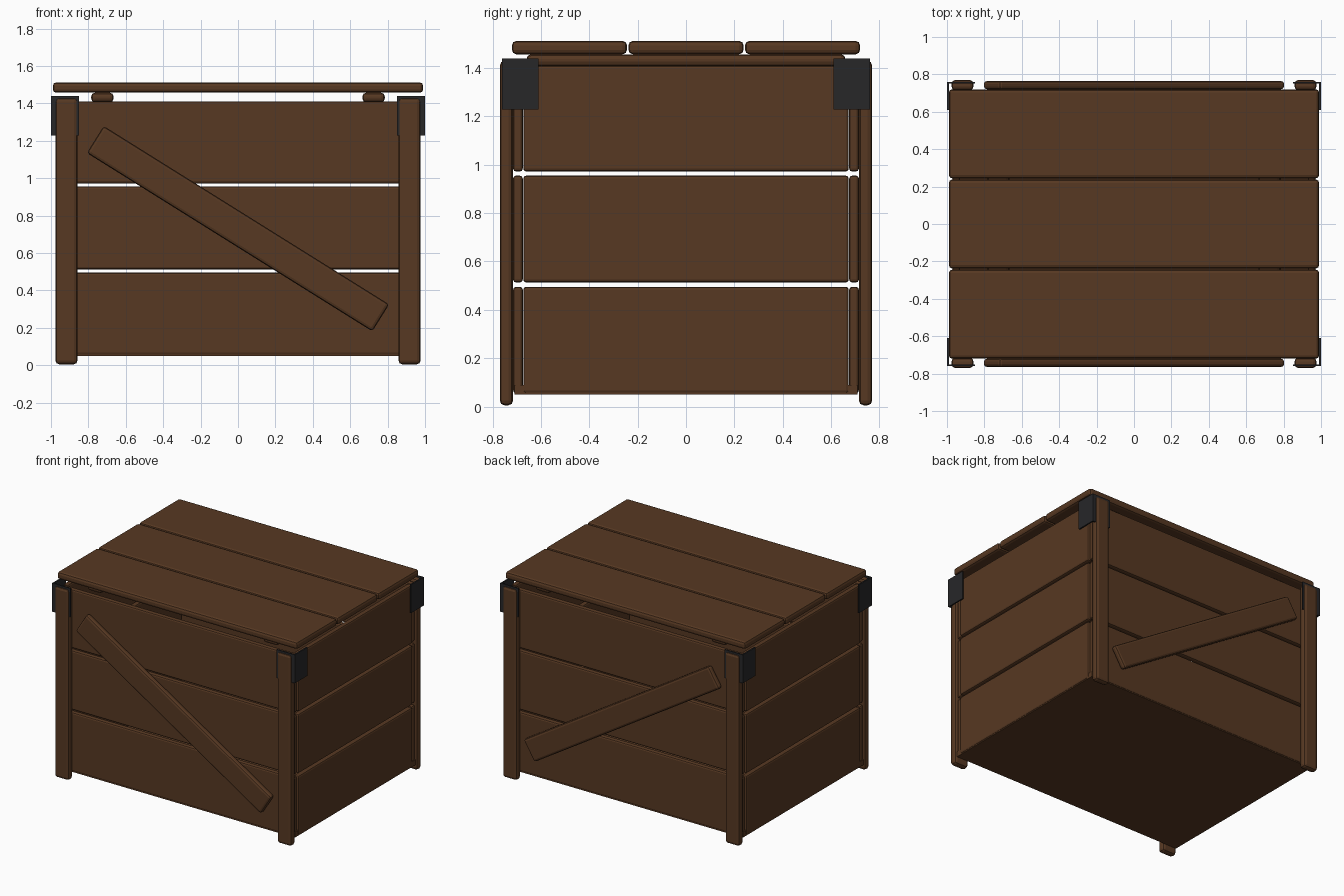
import bpy, bmesh, math
from mathutils import Matrix, Vector

if "Cube" in bpy.data.objects:
    bpy.data.objects.remove(bpy.data.objects["Cube"])


def material(name, rgb):
    m = bpy.data.materials.new(name)
    m.diffuse_color = (*rgb, 1)
    m.use_nodes = True
    m.node_tree.nodes["Principled BSDF"].inputs["Base Color"].default_value = m.diffuse_color
    return m


WOOD = material("wood", (0.095, 0.04, 0.016))
IRON = material("dark_iron", (0.02, 0.02, 0.022))


def finish(name, bm, mat):
    bmesh.ops.recalc_face_normals(bm, faces=bm.faces)
    me = bpy.data.meshes.new(name)
    bm.to_mesh(me)
    bm.free()
    me.materials.append(mat)
    ob = bpy.data.objects.new(name, me)
    bpy.context.collection.objects.link(ob)
    return ob


def board(name, lo, hi, bevel=0.012, tilt=0.0):
    """Bevelled board between two corners, optionally tilted about y."""
    lo, hi = Vector(lo), Vector(hi)
    bm = bmesh.new()
    bmesh.ops.create_cube(bm, size=1)
    bmesh.ops.scale(bm, vec=hi - lo, verts=bm.verts)
    if bevel:
        bmesh.ops.bevel(bm, geom=bm.edges[:], offset=bevel, segments=2,
                        profile=0.5, affect='EDGES')
    ob = finish(name, bm, WOOD)
    ob.matrix_world = Matrix.Translation((lo + hi) / 2) @ Matrix.Rotation(tilt, 4, 'Y')
    return ob


def bracket(name, sx, sy):
    """L-shaped corner plate, extruded upward."""
    t, w, x, y = 0.01, 0.15, 1.0, 0.76
    outline = [(x, y), (x, y - w), (x - t, y - w), (x - t, y - t),
               (x - w, y - t), (x - w, y)]
    bm = bmesh.new()
    face = bm.faces.new([bm.verts.new((sx * px, sy * py, 1.228)) for px, py in outline])
    ext = bmesh.ops.extrude_face_region(bm, geom=[face])
    top = [v for v in ext["geom"] if isinstance(v, bmesh.types.BMVert)]
    bmesh.ops.translate(bm, vec=(0, 0, 0.212), verts=top)
    finish(name, bm, IRON)


SIDES = {"front": -1, "back": 1}
ENDS = {"left": -1, "right": 1}

# Floor
board("floor", (-0.965, -0.71, 0.05), (0.965, 0.71, 0.09), bevel=0)

# Wall planks, three rows
for row, (z0, z1) in enumerate([(0.055, 0.495), (0.513, 0.955), (0.972, 1.41)], 1):
    for side, s in SIDES.items():
        y0, y1 = sorted((s * 0.675, s * 0.715))
        board(f"{side}_plank_{row}", (-0.96, y0, z0), (0.96, y1, z1))
    for end, s in ENDS.items():
        x0, x1 = sorted((s * 0.93, s * 0.97))
        board(f"{end}_plank_{row}", (x0, -0.673, z0), (x1, 0.673, z1))

# Corner posts and iron brackets
for side, sy in SIDES.items():
    for end, sx in ENDS.items():
        x0, x1 = sorted((sx * 0.858, sx * 0.976))
        y0, y1 = sorted((sy * 0.715, sy * 0.77))
        board(f"{side}_{end}_post", (x0, y0, 0.005), (x1, y1, 1.43), bevel=0.02)
        bracket(f"{side}_{end}_bracket", sx, sy)

# Diagonal braces
for side, s in SIDES.items():
    y0, y1 = sorted((s * 0.72, s * 0.765))
    board(f"{side}_brace", (-0.90, y0, 0.645), (0.90, y1, 0.815),
          bevel=0.016, tilt=math.radians(32))

# Lid planks and the cleats below them
for i, yc in enumerate((-0.482, 0, 0.482), 1):
    board(f"lid_plank_{i}", (-0.99, yc - 0.238, 1.457), (0.99, yc + 0.238, 1.512), bevel=0.018)
for end, s in ENDS.items():
    x0, x1 = sorted((s * 0.665, s * 0.785))
    board(f"{end}_lid_cleat", (x0, -0.66, 1.406), (x1, 0.66, 1.457), bevel=0.02)
